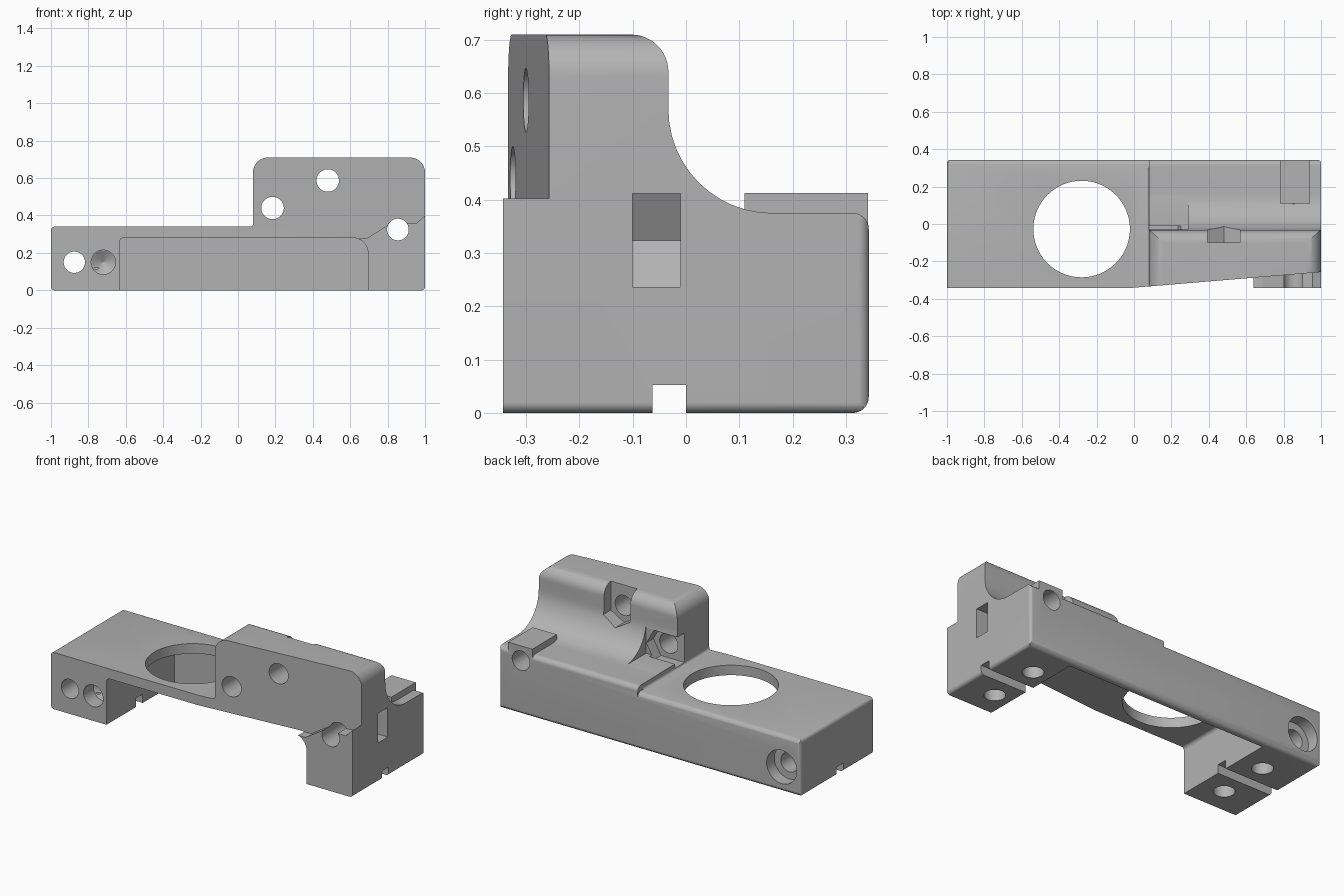
import bpy, bmesh, math
from mathutils import Vector

cube = bpy.data.objects.get("Cube")
if cube:
    bpy.data.objects.remove(cube, do_unlink=True)

grey = bpy.data.materials.new("plain grey")
grey.use_nodes = True
COLOUR = (0.45, 0.45, 0.45, 1)
grey.diffuse_color = COLOUR
grey.node_tree.nodes["Principled BSDF"].inputs["Base Color"].default_value = COLOUR


def rounded(corners, steps=12):
    """Outline from (u, v, radius) corners, with filleted corners."""
    out = []
    for i, (u, v, r) in enumerate(corners):
        p = Vector((u, v))
        if r == 0:
            out.append((u, v))
            continue
        a = (Vector(corners[i - 1][:2]) - p).normalized()
        b = (Vector(corners[(i + 1) % len(corners)][:2]) - p).normalized()
        half = a.angle(b) / 2
        centre = p + (a + b).normalized() * r / math.sin(half)
        start = p + a * r / math.tan(half) - centre
        end = p + b * r / math.tan(half) - centre
        sweep = start.angle(end)
        for k in range(steps + 1):
            t = k / steps
            q = (start * math.sin((1 - t) * sweep) + end * math.sin(t * sweep)) / math.sin(sweep)
            out.append(tuple(centre + q))
    return out


def circle(cu, cv, r, n=48):
    return [(cu + r * math.cos(2 * math.pi * k / n), cv + r * math.sin(2 * math.pi * k / n)) for k in range(n)]


def box(u0, u1, v0, v1):
    return [(u0, v0), (u1, v0), (u1, v1), (u0, v1)]


def prism(name, outline, axis, lo, hi, taper=1.0):
    """Extrude an outline along an axis; taper scales the far end about its middle."""
    place = {"x": lambda u, v, w: (w, u, v),
             "y": lambda u, v, w: (u, w, v),
             "z": lambda u, v, w: (u, v, w)}[axis]
    n = len(outline)
    mu = sum(p[0] for p in outline) / n
    mv = sum(p[1] for p in outline) / n
    bm = bmesh.new()
    near = [bm.verts.new(place(u, v, lo)) for u, v in outline]
    far = [bm.verts.new(place(mu + (u - mu) * taper, mv + (v - mv) * taper, hi)) for u, v in outline]
    bm.faces.new(near)
    bm.faces.new(far)
    for i in range(n):
        j = (i + 1) % n
        bm.faces.new((near[i], near[j], far[j], far[i]))
    bmesh.ops.recalc_face_normals(bm, faces=bm.faces)
    mesh = bpy.data.meshes.new(name)
    bm.to_mesh(mesh)
    bm.free()
    mesh.materials.append(grey)
    obj = bpy.data.objects.new(name, mesh)
    bpy.context.collection.objects.link(obj)
    return obj


def combine(tool, operation="DIFFERENCE"):
    mod = body.modifiers.new(tool.name, "BOOLEAN")
    mod.operation = operation
    mod.solver = "EXACT"
    mod.object = tool
    bpy.context.view_layer.objects.active = body
    bpy.ops.object.modifier_apply(modifier=mod.name)
    bpy.data.objects.remove(tool, do_unlink=True)


def cut(name, outline, axis, lo, hi, taper=1.0):
    combine(prism(name, outline, axis, lo, hi, taper))


def nut_slot(name, cx, cz, degrees, length, y0, y1):
    """Slot with a hexagonal inner end, opening towards the given direction."""
    c, s = math.cos(math.radians(degrees)), math.sin(math.radians(degrees))
    shape = [(-.102, 0), (-.051, -.088), (length, -.088), (length, .088), (-.051, .088)]
    cut(name, [(cx + u * c - v * s, cz + u * s + v * c) for u, v in shape], "y", y0, y1)


# Main body: side profile trimmed by the front outline and the plan
side = rounded([(-.343, 0, 0), (.343, 0, .03), (.343, .375, .03),
                (-.033, .375, .195), (-.033, .71, .07), (-.343, .71, 0)])
body = prism("bracket_body", side, "x", -1.1, 1.1)
front = rounded([(-1, 0, .02), (1, 0, .02), (1, .71, .08), (.08, .71, .08),
                 (.08, .34, .015), (-1, .34, .02)])
combine(prism("front_outline", front, "y", -1, 1), "INTERSECT")
plan = rounded([(-1, -.5, 0), (1, -.5, 0), (1, .343, .02), (-1, .343, .02)])
combine(prism("plan_outline", [(u * 1.0001, v + .0005) for u, v in plan], "z", -1, 2), "INTERSECT")

# Rounded rear edge of the low end
arc = [(.313 + .031 * math.cos(math.radians(a)), .31 + .031 * math.sin(math.radians(a)))
       for a in range(88, -1, -8)]
cut("rear_edge", [(.4, .31), (.4, .4), (.3, .4), (.3, .342)] + arc, "x", -1.2, .08)

# Rear tab on the tall end
combine(prism("rear_tab", box(.78, .94, .11, .342), "z", .3, .413), "UNION")

# Pocket under the body, open at the front
cut("under_pocket", rounded([(-.632, -.1, 0), (.695, -.1, 0), (.695, .28, .08), (-.632, .28, .02)]),
    "y", -.5, .30)

# Slanted front face of the tower, leaving the foot block
slant = prism("front_slant", [(-.1, .25), (.58, .25), (.64, .277), (.687, .277), (.82, .36),
                              (.955, .358), (1.05, .452), (1.05, .8), (-.1, .8)], "y", -.6, 0)
for v in slant.data.vertices:
    if v.co.y > -.1:
        v.co.y = -.343 + .0835 * (v.co.x + .03)
combine(slant)

# Large round opening and groove under the feet
cut("round_opening", circle(-.28, -.027, .258, 96), "z", .15, .6)
cut("foot_groove", box(-1.2, 1.2, -.063, 0), "z", -.1, .052)

# Bolt holes through the depth
for x, z, r in [(-.875, .15, .057), (.185, .44, .06), (.48, .587, .06), (.855, .325, .058)]:
    cut("bolt_hole", circle(x, z, r), "y", -.6, .6)
cut("rear_counterbore", circle(-.875, .15, .1), "y", .27, .5)
cut("blind_hole", circle(-.72, .15, .065), "y", -.5, -.25)
cut("blind_hole_tip", circle(-.72, .15, .065), "y", -.2505, -.212, .02)

# Blind holes in the undersides of the feet
for x in (-.78, .80):
    for y in (-.19, .125):
        cut("foot_hole", circle(x, y, .058), "z", -.1, .12)

# Nut slots crossing the bolt holes
nut_slot("right_nut_slot", .855, .324, 0, .3, -.1, -.01)
nut_slot("top_nut_slot", .48, .587, 90, .3, -.1, -.01)
nut_slot("side_nut_slot", .185, .44, 180, .3, -.1, -.01)
cut("side_clearance", box(0, .288, .377, .535), "y", -.034, .2)

bpy.ops.object.select_all(action="DESELECT")
body.select_set(True)
bpy.context.view_layer.objects.active = body
bpy.ops.object.shade_smooth_by_angle(angle=math.radians(30))
